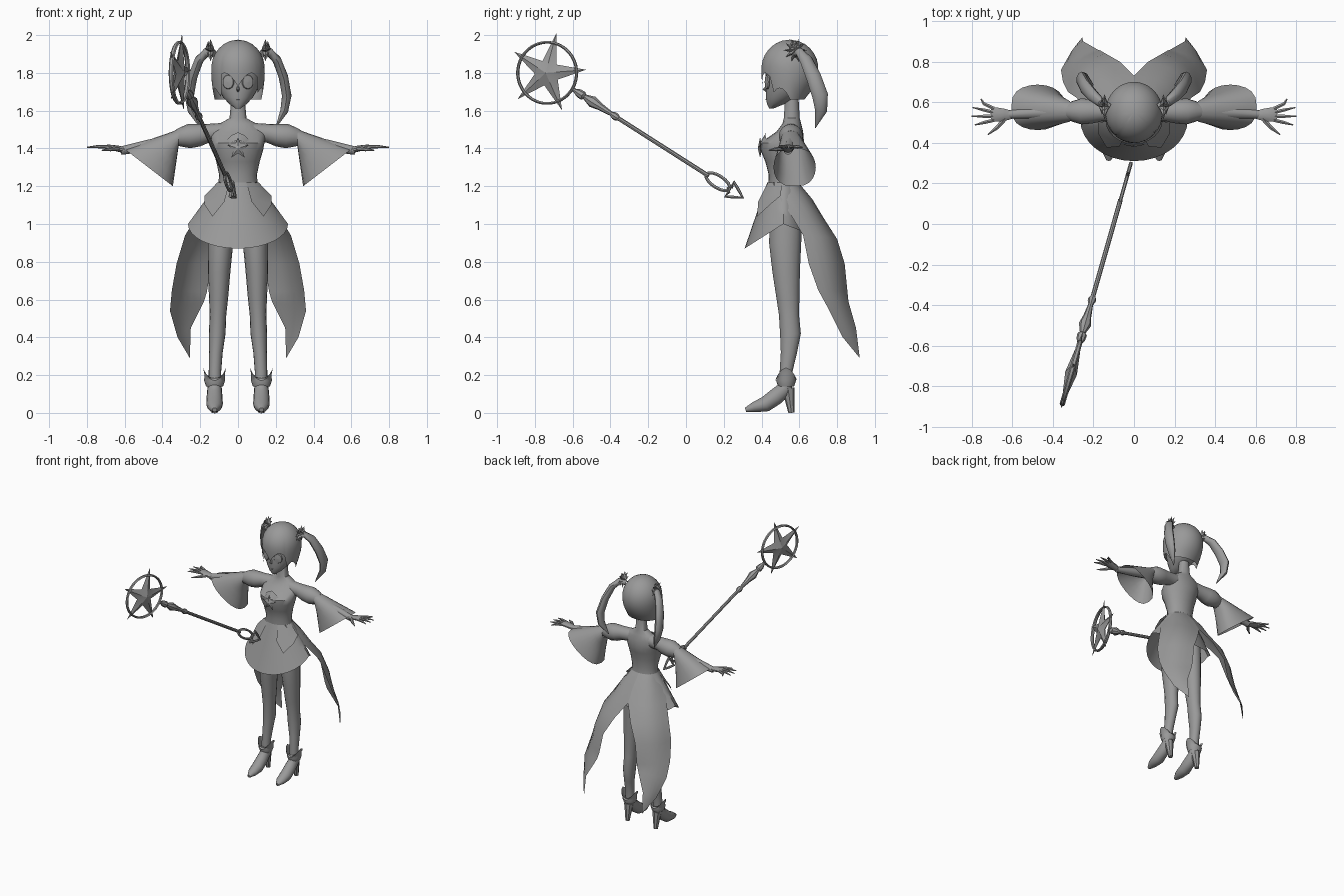
import bpy, bmesh, math
from math import sin, cos, pi, radians
from mathutils import Vector as V

cube = bpy.data.objects.get("Cube")
if cube:
    bpy.data.objects.remove(cube)

grey = bpy.data.materials.new("plain_grey")
grey.use_nodes = True
tone = (0.32, 0.32, 0.32, 1)
grey.diffuse_color = tone
grey.node_tree.nodes["Principled BSDF"].inputs["Base Color"].default_value = tone
X, Y, Z = V((1, 0, 0)), V((0, 1, 0)), V((0, 0, 1))
parts = []


def make(name, verts, faces, both=False):
    """Mesh from points; with both=True also a mirrored copy."""
    for side, prefix in ((1, "left_"), (-1, "right_")) if both else ((1, ""),):
        bm = bmesh.new()
        vs = [bm.verts.new((p[0] * side, p[1], p[2])) for p in verts]
        for f in faces:
            bm.faces.new([vs[i] for i in f])
        bmesh.ops.remove_doubles(bm, verts=bm.verts, dist=1e-5)
        bmesh.ops.recalc_face_normals(bm, faces=bm.faces)
        mesh = bpy.data.meshes.new(prefix + name)
        bm.to_mesh(mesh)
        bm.free()
        mesh.materials.append(grey)
        ob = bpy.data.objects.new(prefix + name, mesh)
        bpy.context.collection.objects.link(ob)
        parts.append(ob)


def sheet(name, rows, closed=False, looped=False, cap=False, both=False):
    """Skin a grid of points, optionally wrapped either way."""
    n, m = len(rows[0]), len(rows)
    faces = []
    for j in range(m if looped else m - 1):
        k = (j + 1) % m
        for i in range(n if closed else n - 1):
            h = (i + 1) % n
            faces.append((j * n + i, j * n + h, k * n + h, k * n + i))
    if cap:
        faces += [tuple(range(n)), tuple(range((m - 1) * n, m * n))]
    make(name, [p for r in rows for p in r], faces, both)


def ring(c, u, v, n):
    return [c + u * cos(2 * pi * i / n) + v * sin(2 * pi * i / n) for i in range(n)]


def column(name, rings, n=20, both=False):
    """Stack of level ellipses: z, centre x, centre y, x radius, y radius."""
    sheet(name, [ring(V((cx, cy, z)), X * rx, Y * ry, n) for z, cx, cy, rx, ry in rings],
          closed=True, cap=True, both=both)


def tube(name, path, radii, ref=Z, n=10, looped=False, both=False):
    """Tube along a path; a radius may be a (along ref, across) pair."""
    path = [V(p) for p in path]
    m, rows = len(path), []
    for i, p in enumerate(path):
        nxt = path[(i + 1) % m] if looped else path[min(i + 1, m - 1)]
        t = (nxt - path[i - 1 if looped else max(i - 1, 0)]).normalized()
        u = (ref - t * ref.dot(t)).normalized()
        r = radii[i] if isinstance(radii, list) else radii
        a, b = r if isinstance(r, tuple) else (r, r)
        rows.append(ring(p, u * a, t.cross(u) * b, n))
    sheet(name, rows, closed=True, looped=looped, cap=not looped, both=both)


def star(name, c, u, v, n, outer, inner, depth, both=False):
    """Faceted star in the plane u, v with raised middle on both sides."""
    c, w, k = V(c), u.cross(v), 2 * n
    pts = [c + (u * cos(pi * i / n) + v * sin(pi * i / n)) * (inner if i % 2 else outer)
           for i in range(k)] + [c + w * depth, c - w * depth]
    make(name, pts, [(i, (i + 1) % k, k + s) for i in range(k) for s in (0, 1)], both)


# Torso and neck
column("torso", [(1.1, 0, .53, .12, .09), (1.2, 0, .515, .105, .08), (1.26, 0, .515, .1, .077),
                 (1.33, 0, .51, .115, .09), (1.39, 0, .505, .133, .11), (1.43, 0, .51, .14, .115),
                 (1.49, 0, .55, .15, .07), (1.53, 0, .56, .1, .05), (1.56, 0, .56, .045, .042),
                 (1.66, 0, .56, .036, .036)], 24)

# Chest ornament
star("chest_star", (0, .392, 1.4), Z, X, 5, .06, .025, .012)
sheet("chest_bow", [[(0, .425, 1.485), (0, .4, 1.445)], [(.035, .42, 1.47), (.04, .395, 1.43)],
                    [(.075, .432, 1.43), (.06, .41, 1.41)]], both=True)


# Skirt, open cone with a hem dipping at the front
def skirt_point(a, f, out=0):
    c = cos(a)
    hem = 1 - (.13 if c > 0 else -.05) * c
    ry = (.085 + .12 * f) if c > 0 else (.08 + .05 * f)
    return V(((.105 + .16 * f + out) * sin(a), .515 - (ry + out) * c, 1.22 - f * (1.22 - hem)))


sheet("skirt", [[skirt_point(2 * pi * i / 32, j / 5) for i in range(32)] for j in range(6)], closed=True)
flap = [(24, .3), (38, .56), (65, .42), (85, .3)]
sheet("jacket_flap", [[skirt_point(radians(a), f * k / 2, .004 + .01 * k) for a, f in flap]
                      for k in range(3)], both=True)

# Split coat tails: outer edge, inner edge and outward bulge for each row
tail = [((.09, .46, 1.22), (0, .595, 1.22), .055), ((.17, .5, 1.13), (0, .67, 1.13), .06),
        ((.22, .56, 1.04), (0, .73, 1.03), .06), ((.28, .62, .94), (.07, .8, .92), .05),
        ((.325, .65, .79), (.14, .84, .79), .04), ((.35, .7, .65), (.165, .855, .64), .03),
        ((.36, .76, .54), (.18, .86, .59), .02), ((.32, .83, .4), (.25, .9, .45), .01),
        ((.255, .92, .29), (.255, .92, .29), 0)]
sheet("coat_tail", [[V(o).lerp(V(i), k / 6) + V((1, 1, 0)) * b * .7 * sin(pi * k / 6)
                     for k in range(7)] for o, i, b in tail], both=True)

# Legs
column("leg", [(1.08, .08, .53, .07, .085), (.9, .092, .525, .067, .085), (.75, .1, .53, .06, .073),
               (.6, .103, .54, .05, .06), (.52, .106, .545, .044, .053), (.42, .11, .553, .044, .055),
               (.32, .117, .545, .036, .043), (.22, .122, .53, .033, .034),
               (.15, .122, .53, .033, .034)], 16, both=True)

# Boots
foot = .124
tube("shoe", [(foot, y, z) for y, z in ((.315, .016), (.36, .03), (.42, .046), (.475, .085),
                                       (.525, .13), (.53, .18))],
     [(.012, .012), (.036, .028), (.044, .042), (.042, .045), (.038, .042), (.036, .036)], X, 14, both=True)
tube("heel", [(foot, .54, .13), (foot, .55, .06), (foot, .558, 0)], [.036, .024, .016], Y, 8, both=True)
cuff = []
for r, z, peak in ((.045, .14, 0), (.055, .17, 0), (.054, .195, .012), (.062, .205, .035)):
    cuff.append([p + Z * peak * cos(2 * pi * i / 8) for i, p in
                 enumerate(ring(V((foot, .53, z)), X * r, Y * r * .95, 16))])
sheet("boot_cuff", cuff, closed=True, both=True)

# Arms: puffed shoulder, forearm, bell sleeve
tube("puff_shoulder", [(.08, .555, 1.485), (.16, .555, 1.48), (.21, .555, 1.47), (.26, .555, 1.465),
                       (.3, .555, 1.46), (.33, .555, 1.455)],
     [.05, .05, .06, .064, .052, .04], n=16, both=True)
tube("forearm", [(.3, .555, 1.455), (.45, .55, 1.42), (.62, .54, 1.388)], [.036, .032, .022], both=True)
bell = []
for j in range(5):
    row = []
    for i in range(20):
        a = pi * i / 10
        s, c = sin(a), cos(a)
        begin = V((.315, .555 + .05 * s, 1.455 + .045 * c))
        end = V((.475 + .13 * c, .575 + .112 * math.copysign(abs(s) ** .7, s), 1.3 + .1 * c))
        row.append(begin.lerp(end, j / 4))
    bell.append(row)
sheet("bell_sleeve", bell, closed=True, both=True)

# Hands
tube("palm", [(.6, .538, 1.39), (.64, .538, 1.4), (.69, .54, 1.408), (.705, .54, 1.408)],
     [(.016, .02), (.016, .032), (.013, .038), (.008, .034)], both=True)
for k, finger in enumerate(("index", "middle", "ring", "little")):
    y, spread, reach = .512 + .019 * k, .012 * (k - 1), (.785, .8, .795, .755)[k]
    tube(finger + "_finger", [(.69, y, 1.408), (.74, y + spread, 1.41), (reach, y + 2 * spread, 1.406)],
         [.01, .009, .003], n=6, both=True)
tube("thumb", [(.635, .52, 1.4), (.675, .475, 1.396), (.72, .44, 1.39)], [.013, .011, .003], n=6, both=True)

# Face
column("face", [(1.612, 0, .452, .014, .012), (1.635, 0, .475, .046, .046), (1.67, 0, .505, .078, .082),
                (1.71, 0, .53, .102, .108), (1.755, 0, .543, .117, .122), (1.82, 0, .55, .125, .13),
                (1.9, 0, .55, .105, .11)], 28)
tube("nose", [(0, .43, 1.735), (0, .413, 1.712), (0, .428, 1.7)], [.004, .009, .004], X, 6)
tube("mouth", [(-.02, .432, 1.662), (0, .424, 1.659), (.02, .432, 1.662)], [.001, .004, .001], n=6)
out = V((.33, -.94, 0))
across = V((.94, .33, 0))
eye = V((.052, .429, 1.752))
sheet("eye", [ring(eye + out * d, across * w, Z * w * 1.2, 16)
              for w, d in ((.032, -.004), (.029, .003), (.001, .007))], closed=True, cap=True, both=True)


# Hair cap with a jagged fringe and side locks
def hem_height(a):
    a = abs(a)
    if a < radians(45):
        return 1.73 + .07 * abs(sin(3 * a))
    if a < radians(90):
        return 1.67 + .05 * abs(sin(4 * a))
    return 1.66


hair = []
for j in range(11):
    row = []
    for i in range(48):
        a = 2 * pi * i / 48 - pi
        f = sin(j / 10 * pi / 2) if j < 4 else sin(.2 * pi) + (j - 4) / 6 * (1 - sin(.2 * pi))
        top, low = 1.976, hem_height(a)
        z = top - (top - low) * (j / 10) ** 1.6
        d = z - 1.82
        g = math.sqrt(max(0, 1 - (d / .156) ** 2)) if d > 0 else 1 - (5 + 14 * max(0, -cos(a))) * d * d
        row.append(V((.142 * g * sin(a), .55 - .151 * g * cos(a), z)))
    hair.append(row)
sheet("hair_cap", hair, closed=True)

# Twin tails and their spiky ties
tube("twin_tail", [(.125, .575, 1.9), (.165, .6, 1.91), (.205, .635, 1.87), (.24, .675, 1.78),
                   (.258, .71, 1.68), (.245, .715, 1.6), (.2, .685, 1.51)],
     [.02, .024, (.034, .024), (.04, .026), (.042, .026), (.032, .022), .002], Y, 10, both=True)
star("hair_tie", (.145, .578, 1.92), Y, Z, 10, .062, .03, .022, both=True)
star("hair_tie_inner", (.158, .582, 1.925), Y, Z, 8, .045, .02, .016, both=True)

# Staff frame: d along the shaft, e across the star, w through it
tail_end, head = V((-.015, .3, 1.14)), V((-.31, -.735, 1.8))
d = (head - tail_end).normalized()
w = d.cross(Z).normalized()
e = w.cross(d)
size = (head - tail_end).length


def at(s, t=0):
    return tail_end + d * s + e * t


tube("staff_shaft", [at(.22), at(size - .17)], .0115, w, 8)
tube("staff_grip", [at(s) for s in (.8, .815, .83, .85, .92, .97, 1.02, 1.03, 1.06, 1.09)],
     [.012, .02, .02, .012, .02, .031, .014, .024, .022, .008], w, 8)
star("staff_star", head, d, e, 5, .215, .068, .03)
tube("staff_ring", [at(size + .162 * cos(a), .162 * sin(a)) for a in [2 * pi * i / 40 for i in range(40)]],
     (.013, .008), w, 6, looped=True)

# Staff foot: open leaf and arrowhead
tube("staff_leaf", [at(.16 + .075 * cos(a), .032 * sin(a)) for a in [2 * pi * i / 16 for i in range(16)]],
     .009, w, 6, looped=True)
tube("staff_arrowhead", [at(s, t) for s, t in ((0, 0), (.045, .025), (.085, .045), (.08, .015), (.095, 0),
                                              (.08, -.015), (.085, -.045), (.045, -.025))],
     .009, w, 6, looped=True)

# Smooth shading with sharp creases kept
bpy.ops.object.select_all(action="DESELECT")
for ob in parts:
    ob.select_set(True)
bpy.context.view_layer.objects.active = parts[0]
bpy.ops.object.shade_smooth_by_angle(angle=radians(40))
